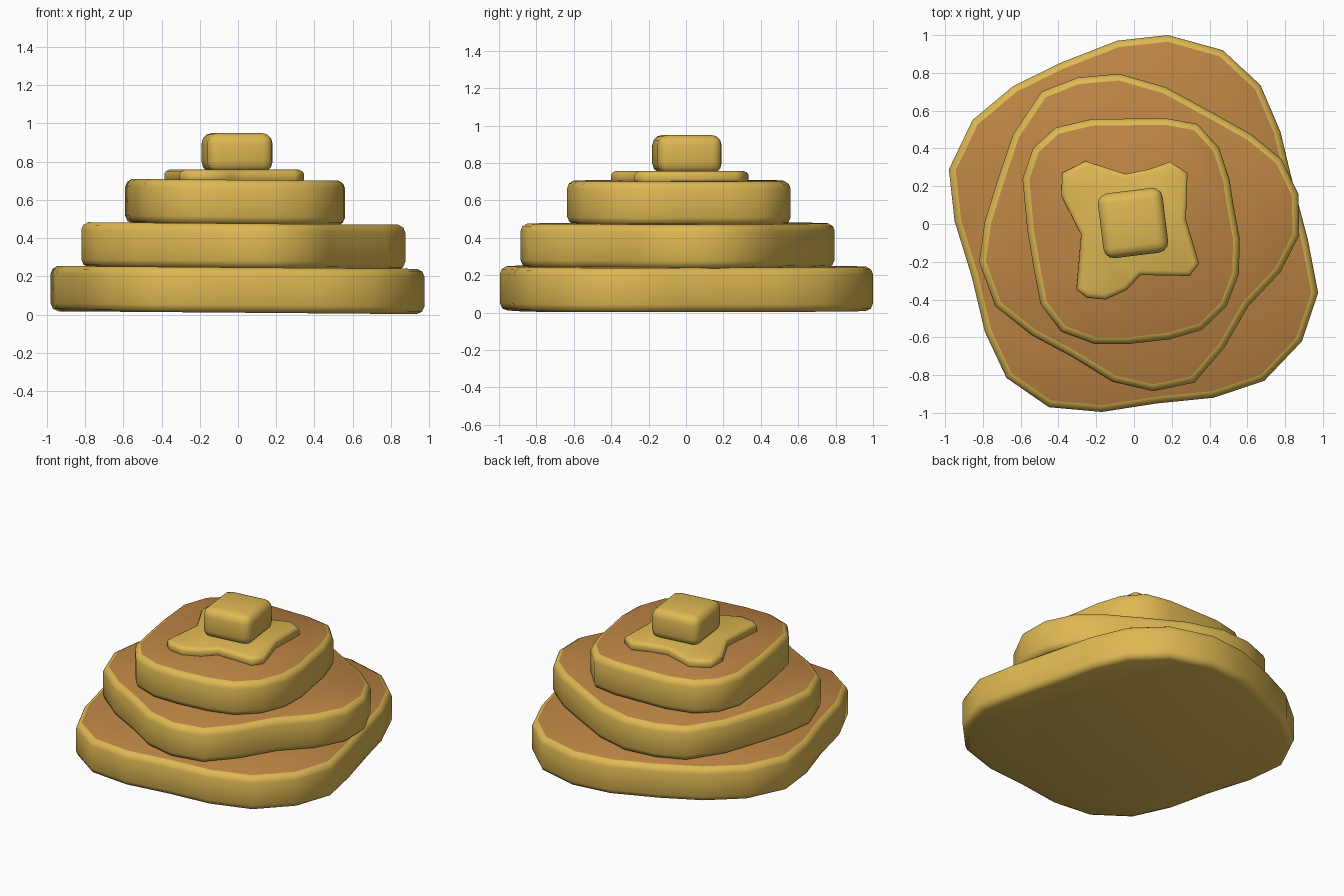
import bpy, bmesh, math
from mathutils import Vector, Matrix

if "Cube" in bpy.data.objects:
    bpy.data.objects.remove(bpy.data.objects["Cube"])


def material(name, color):
    m = bpy.data.materials.new(name)
    m.diffuse_color = (*color, 1)
    m.use_nodes = True
    m.node_tree.nodes["Principled BSDF"].inputs["Base Color"].default_value = m.diffuse_color
    return m


gold = material("golden_batter", (0.73, 0.48, 0.085))
brown = material("toasted_brown", (0.51, 0.235, 0.058))


def inset(points, d):
    """Move an outline (clockwise from above) inwards by d with mitred corners."""
    out = []
    n = len(points)
    for i in range(n):
        a, b, c = (Vector(points[(i + k) % n]) for k in (-1, 0, 1))
        e1, e2 = (b - a).normalized(), (c - b).normalized()
        n1, n2 = Vector((e1.y, -e1.x)), Vector((e2.y, -e2.x))
        m = (n1 + n2).normalized()
        out.append(b + m * d / max(0.6, m.dot(n1)))
    return out


def slab(name, outline, profile, tilt=0.0, top=None):
    """Stack inset copies of an outline; profile is (inset, z) pairs from the bottom up."""
    bm = bmesh.new()
    rings = [[bm.verts.new((p.x, p.y, z - tilt * p.x)) for p in inset(outline, d)]
             for d, z in profile]
    n = len(outline)
    for lo, hi in zip(rings, rings[1:]):
        for i in range(n):
            j = (i + 1) % n
            bm.faces.new((lo[i], hi[i], hi[j], lo[j]))
    bm.faces.new(rings[0])
    cap = bm.faces.new(rings[-1][::-1])
    if top:
        cap.material_index = 1
    bmesh.ops.triangulate(bm, faces=[f for f in bm.faces if len(f.verts) > 4])
    bmesh.ops.recalc_face_normals(bm, faces=bm.faces[:])
    me = bpy.data.meshes.new(name)
    bm.to_mesh(me)
    bm.free()
    me.materials.append(gold)
    if top:
        me.materials.append(top)
    for p in me.polygons:
        p.use_smooth = True
    ob = bpy.data.objects.new(name, me)
    bpy.context.collection.objects.link(ob)
    return ob


def pancake(name, outline, z0, z1):
    slab(name, outline, [(0.04, z0), (0.012, z0 + 0.012), (0, z0 + 0.04),
                         (0, z1 - 0.04), (0.01, z1 - 0.015), (0.035, z1)], 0.008, brown)


# Three wobbly pancakes
pancake("bottom_pancake", [
    (.18, 1), (.47, .92), (.67, .735), (.775, .49), (.83, .26), (.92, -.08),
    (.975, -.365), (.89, -.62), (.69, -.83), (.42, -.92), (.12, -.95), (-.17, -.995),
    (-.45, -.97), (-.675, -.815), (-.79, -.57), (-.86, -.275), (-.95, .015),
    (-.98, .29), (-.855, .55), (-.64, .73), (-.385, .855), (-.09, .97)], 0.01, 0.247)
pancake("middle_pancake", [
    (-.077, .795), (.167, .725), (.415, .59), (.62, .475), (.78, .345), (.87, .16),
    (.875, -.06), (.775, -.255), (.605, -.435), (.475, -.66), (.32, -.84),
    (.1, -.885), (-.115, -.835), (-.325, -.705), (-.54, -.59), (-.735, -.435),
    (-.82, -.2), (-.79, .015), (-.72, .24), (-.64, .475), (-.49, .7), (-.3, .775)],
    0.242, 0.477)
pancake("top_pancake", [
    (-.225, .555), (.165, .56), (.335, .53), (.45, .405), (.505, .24), (.53, .08),
    (.56, -.08), (.555, -.265), (.49, -.435), (.36, -.56), (.19, -.61), (-.025, -.635),
    (-.21, -.635), (-.385, -.57), (-.495, -.425), (-.53, -.24), (-.565, -.03),
    (-.59, .24), (-.535, .4), (-.415, .51)], 0.472, 0.705)

# Melted butter puddle
slab("melted_butter", [
    (-.257, .333), (-.045, .265), (.08, .29), (.19, .33), (.283, .27), (.275, .025),
    (.345, -.21), (.295, -.275), (.035, -.27), (-.04, -.35), (-.15, -.4), (-.25, -.39),
    (-.305, -.345), (-.28, -.055), (-.385, .15), (-.38, .27)],
    [(0.01, 0.69), (0, 0.705), (0, 0.738), (0.008, 0.75), (0.025, 0.758)])

# Butter pat: a rounded block turned slightly
bm = bmesh.new()
bmesh.ops.create_cube(bm, size=1, matrix=Matrix.Translation((-.005, .005, .847))
                      @ Matrix.Rotation(math.radians(7), 4, 'Z')
                      @ Matrix.Diagonal((.345, .345, .206, 1)))
bmesh.ops.bevel(bm, geom=bm.edges[:], offset=0.055, segments=3, profile=0.5,
                affect='EDGES')
me = bpy.data.meshes.new("butter_pat")
bm.to_mesh(me)
bm.free()
me.materials.append(gold)
for p in me.polygons:
    p.use_smooth = True
bpy.context.collection.objects.link(bpy.data.objects.new("butter_pat", me))
